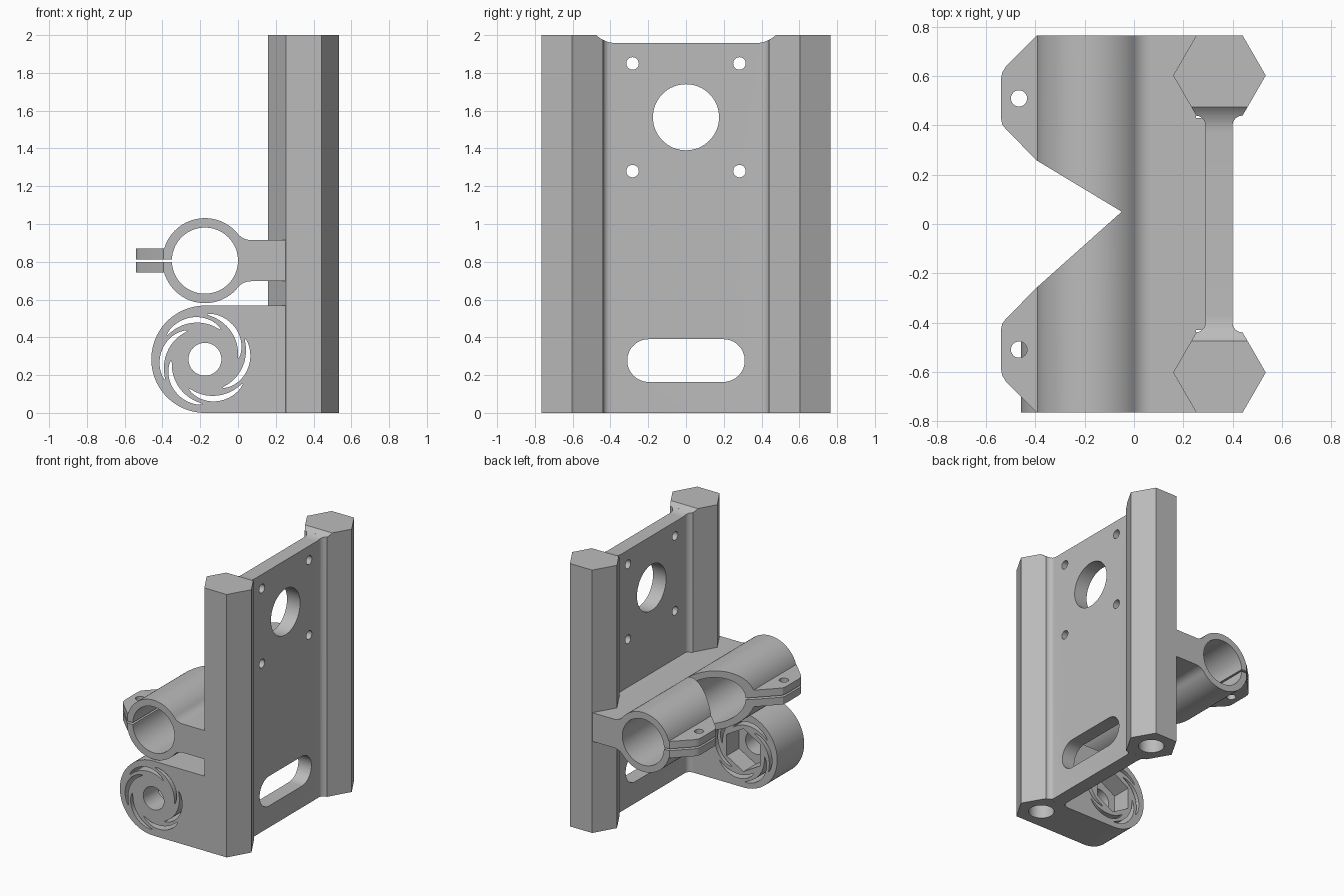
import bpy, bmesh
from math import sin, cos, pi, radians

cube = bpy.data.objects.get("Cube")
if cube:
    bpy.data.objects.remove(cube, do_unlink=True)

grey = bpy.data.materials.new("plain grey")
grey.use_nodes = True
grey.diffuse_color = (0.5, 0.5, 0.5, 1)
grey.node_tree.nodes["Principled BSDF"].inputs["Base Color"].default_value = (0.5, 0.5, 0.5, 1)


def arc(cx, cy, r, start, end, n=24):
    """Points on an arc, angles in degrees."""
    angles = [radians(start + (end - start) * i / n) for i in range(n + 1)]
    return [(cx + r * cos(a), cy + r * sin(a)) for a in angles]


def circle(cx, cy, r, n=48, turn=0):
    return arc(cx, cy, r, turn, turn + 360, n)[:-1]


def prism(name, points, axis, lo, hi):
    """Extrude a 2D outline along an axis."""
    place = {"x": lambda a, b, h: (h, a, b),
             "y": lambda a, b, h: (a, h, b),
             "z": lambda a, b, h: (a, b, h)}[axis]
    bm = bmesh.new()
    low = [bm.verts.new(place(a, b, lo)) for a, b in points]
    high = [bm.verts.new(place(a, b, hi)) for a, b in points]
    bm.faces.new(low)
    bm.faces.new(high)
    for i in range(len(points)):
        j = (i + 1) % len(points)
        bm.faces.new((low[i], low[j], high[j], high[i]))
    bmesh.ops.recalc_face_normals(bm, faces=bm.faces)
    mesh = bpy.data.meshes.new(name)
    bm.to_mesh(mesh)
    bm.free()
    mesh.materials.append(grey)
    obj = bpy.data.objects.new(name, mesh)
    bpy.context.collection.objects.link(obj)
    return obj


def activate(obj):
    bpy.ops.object.select_all(action="DESELECT")
    obj.select_set(True)
    bpy.context.view_layer.objects.active = obj


def cut(obj, points, axis, lo, hi, operation="DIFFERENCE"):
    """Carve (or trim) an object with an extruded outline."""
    tool = prism("cutter", points, axis, lo, hi)
    mod = obj.modifiers.new("cut", "BOOLEAN")
    mod.operation, mod.solver, mod.object = operation, "EXACT", tool
    activate(obj)
    bpy.ops.object.modifier_apply(modifier=mod.name)
    bpy.data.objects.remove(tool, do_unlink=True)


parts = []
END = 0.765       # half depth of the whole bracket
COL_Y = 0.603     # column centre
INNER = 0.441     # inner flat of a column
JOIN = 0.252      # where arms meet the columns

# Rounded recess along the top edge
recess = arc(-0.37, 2.11, 0.152, 180, 270, 16) + arc(0.37, 2.11, 0.152, 270, 360, 16)

# Hexagonal columns with blind rod holes
for side, name in ((-1, "front_column"), (1, "back_column")):
    column = prism(name, circle(0.347, side * COL_Y, 0.188, 6), "z", 0, 2)
    cut(column, circle(0.347, side * COL_Y, 0.09), "z", -0.1, 1.85)
    cut(column, recess, "x", 0, 0.7)
    parts.append(column)

# Plate with flared edges
outline = (arc(0.25, 0.40, 0.04, 0, 90, 8) + arc(0.44, 0.40, 0.04, 90, 180, 8))
outline += [(x, -y) for x, y in reversed(outline)]
plate = prism("plate", outline, "z", 0, 2)
cut(plate, recess, "x", 0, 0.7)
cut(plate, circle(0, 1.565, 0.175, 64), "x", 0.1, 0.6)
for y in (-0.283, 0.283):
    for z in (1.28, 1.85):
        cut(plate, circle(y, z, 0.033, 32), "x", 0.1, 0.6)
slot = arc(0.198, 0.277, 0.113, -90, 90) + arc(-0.198, 0.277, 0.113, 90, 270)
cut(plate, slot, "x", 0.1, 0.6)
parts.append(plate)

# Split clamp: web, fillets, ring and flanges as one outline
CX, CZ = -0.175, 0.806
upper = [(JOIN, CZ + 0.109)]
upper += arc(0.07, CZ + 0.202, 0.093, 270, 219.5, 10)
upper += arc(CX, CZ, 0.225, 39.5, 163.7, 40)
upper += [(-0.54, CZ + 0.063), (-0.54, CZ + 0.007)]
lower = [(x, 2 * CZ - z) for x, z in reversed(upper)]
bore = arc(CX, CZ, 0.175, 177.7, -177.7, 72)
clamp = prism("clamp", upper + bore + lower, "y", -END, END)

# Trim the clamp in plan: chamfered flanges and a V notch
ear = [(0.5, 0.8), (-0.36, 0.8), (-0.52, 0.64), (-0.535, 0.615), (-0.54, 0.59),
       (-0.54, 0.43), (-0.535, 0.405), (-0.52, 0.385), (-0.395, 0.258)]
plan = ear + [(-0.05, 0.05)] + [(x, -y) for x, y in reversed(ear)]
cut(clamp, plan, "z", 0.4, 1.2, "INTERSECT")
for y in (-0.51, 0.51):
    cut(clamp, circle(-0.467, y, 0.033, 32), "z", 0.4, 1.2)
parts.append(clamp)

# Web between the clamp and the plate
web = [(0.24, -0.43), (0.31, -0.43), (0.31, 0.43), (0.24, 0.43)]
parts.append(prism("web", web, "z", CZ - 0.109, CZ + 0.109))

# Round pivot arm with a bolt hole and nut pocket
PZ, PR = 0.284, 0.284
body = [(JOIN, 0), (JOIN, 2 * PZ)] + arc(CX, PZ, PR, 90, 270, 48)
pivot = prism("pivot_arm", body, "y", -END, -INNER)
cut(pivot, circle(CX, PZ, 0.087), "y", -1, 0)
cut(pivot, circle(CX, PZ, 0.163, 6, 30), "y", -0.59, 0)

# Swirl of curved slits around the bolt
STEPS = 14
for k in range(6):
    outer, inner = [], []
    for i in range(STEPS + 1):
        t = i / STEPS
        a = radians(27 + 60 * k - 85 * t)
        r = 0.238 - 0.06 * t ** 1.4
        w = 0.002 + 0.013 * sin(pi * t) ** 0.7 if 0 < i < STEPS else 0.002
        outer.append((CX + (r + w) * cos(a), PZ + (r + w) * sin(a)))
        inner.append((CX + (r - w) * cos(a), PZ + (r - w) * sin(a)))
    cut(pivot, outer + inner[::-1], "y", -1, 0)
parts.append(pivot)

for obj in parts:
    activate(obj)
    bpy.ops.object.shade_smooth_by_angle(angle=radians(25))
